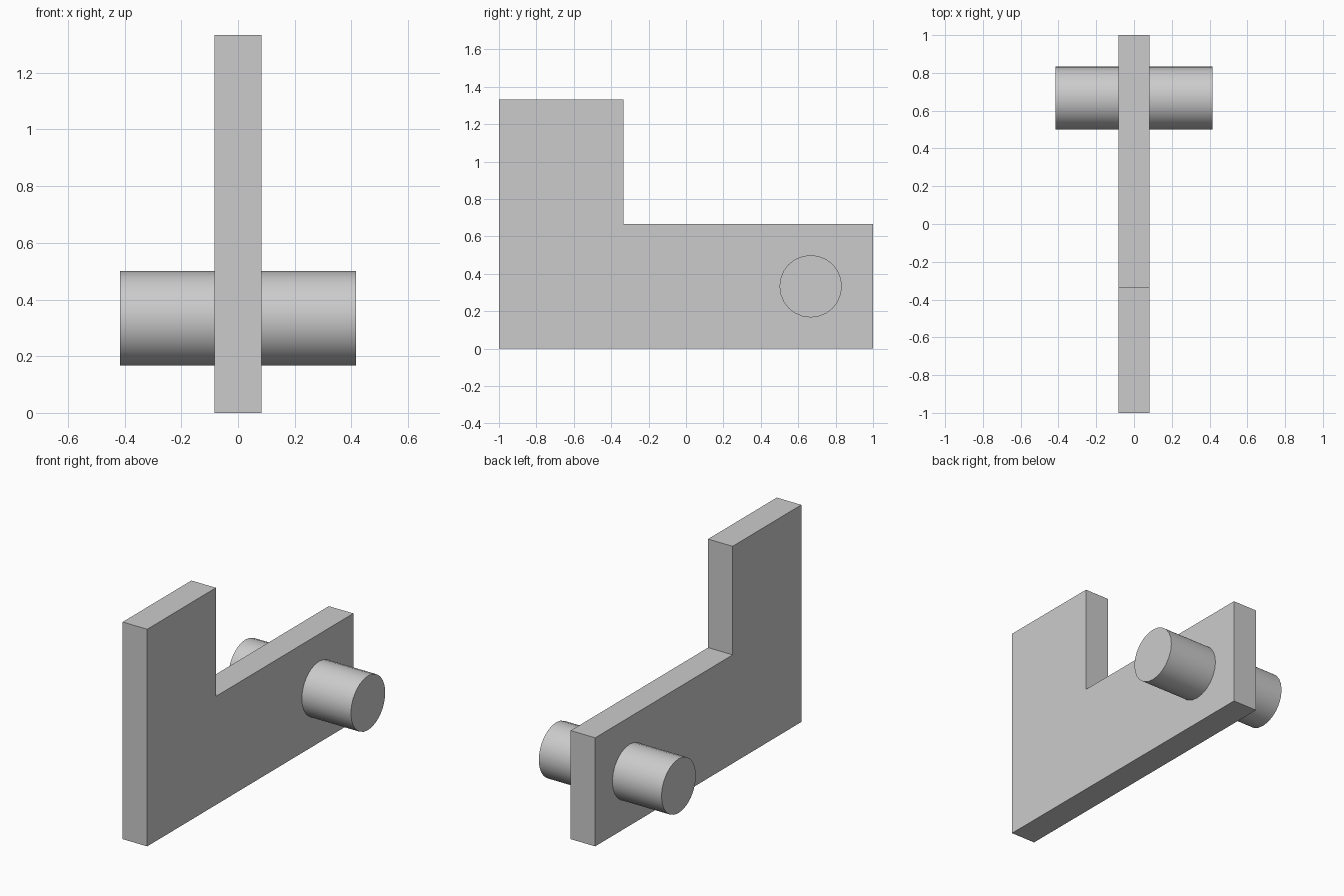
import bpy, bmesh, math

cube = bpy.data.objects.get("Cube")
if cube:
    bpy.data.objects.remove(cube, do_unlink=True)

# Single plain grey
grey = bpy.data.materials.new("plain grey")
grey.use_nodes = True
colour = (0.6, 0.6, 0.6, 1)
grey.diffuse_color = colour
grey.node_tree.nodes["Principled BSDF"].inputs["Base Color"].default_value = colour

UNIT = 1 / 3          # the design's module
HALF = UNIT / 4       # half the plate thickness

# L-shaped plate: side profile in (y, z) extruded along x
profile = [(-3, 0), (3, 0), (3, 2), (-1, 2), (-1, 4), (-3, 4)]
bm = bmesh.new()
side = bm.faces.new([bm.verts.new((-HALF, y * UNIT, z * UNIT)) for y, z in profile])
swept = bmesh.ops.extrude_face_region(bm, geom=[side])["geom"]
bmesh.ops.translate(bm, vec=(2 * HALF, 0, 0),
                    verts=[v for v in swept if isinstance(v, bmesh.types.BMVert)])
bmesh.ops.recalc_face_normals(bm, faces=bm.faces)
mesh = bpy.data.meshes.new("l_shaped_plate")
bm.to_mesh(mesh)
bm.free()
mesh.materials.append(grey)
plate = bpy.data.objects.new("l_shaped_plate", mesh)
bpy.context.collection.objects.link(plate)

# Round cross pin running through the long arm
bpy.ops.mesh.primitive_cylinder_add(vertices=24, radius=UNIT / 2, depth=2.5 * UNIT,
                                    location=(0, 2 * UNIT, UNIT),
                                    rotation=(0, math.pi / 2, 0))
pin = bpy.context.object
pin.name = pin.data.name = "cross_pin"
pin.data.materials.append(grey)
bpy.ops.object.shade_smooth_by_angle(angle=math.radians(40))
